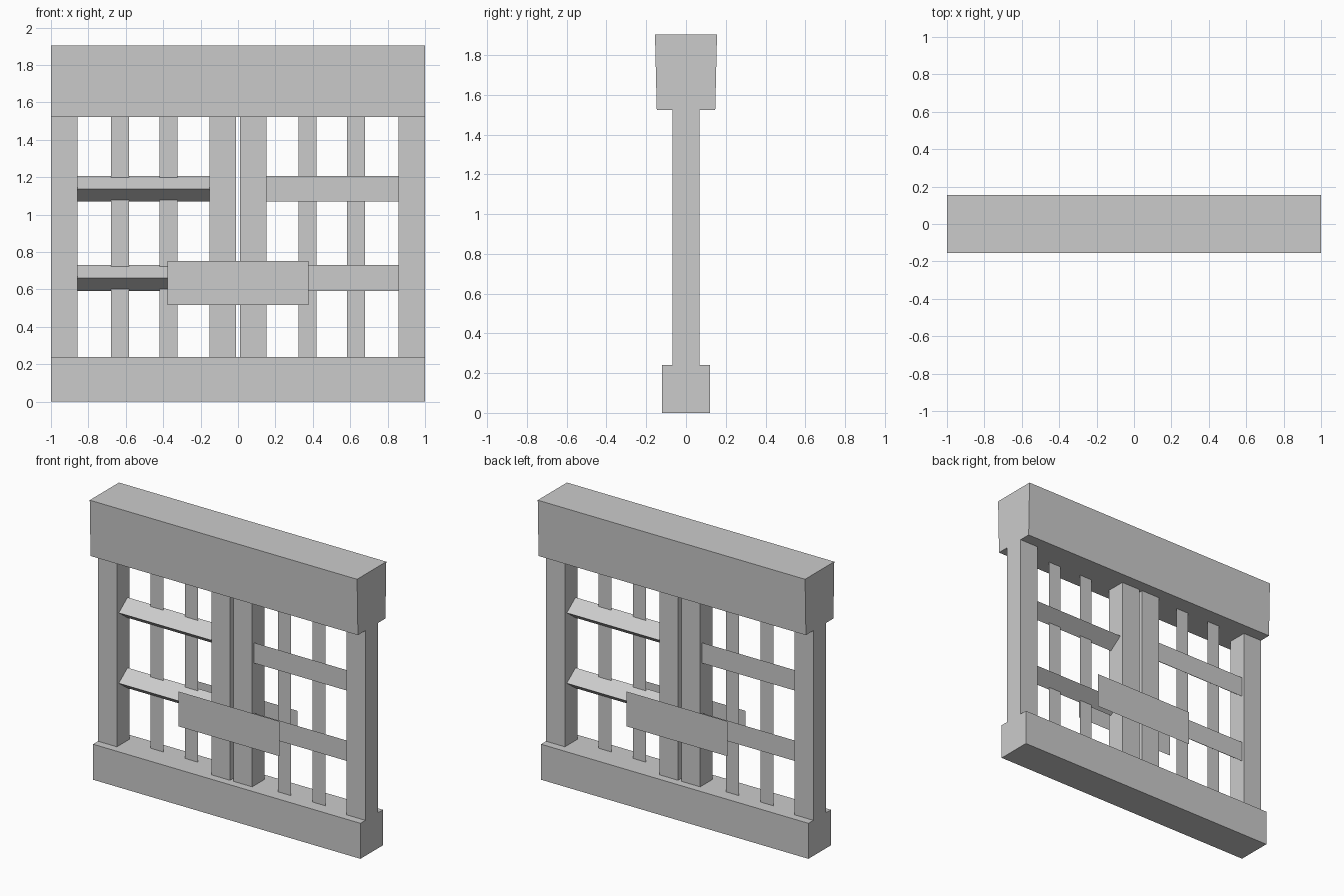
import bpy

if "Cube" in bpy.data.objects:
    bpy.data.objects.remove(bpy.data.objects["Cube"])

Z0, Z1 = 0.24, 1.523        # opening between base and lintel


def add_mesh(name, verts, faces):
    mesh = bpy.data.meshes.new(name)
    mesh.from_pydata(verts, [], faces)
    mesh.update()
    obj = bpy.data.objects.new(name, mesh)
    bpy.context.collection.objects.link(obj)
    return obj


def extrude_x(name, profile, x0, x1):
    """Closed prism: a (y, z) profile, counter-clockwise seen from +x, swept along x."""
    n = len(profile)
    verts = [(x, y, z) for x in (x0, x1) for y, z in profile]
    faces = [(i, (i + 1) % n, (i + 1) % n + n, i + n)[::-1] for i in range(n)]
    faces += [tuple(range(n))[::-1], tuple(range(n, 2 * n))]
    faces[:n] = [f[::-1] for f in faces[:n]]
    faces[:n] = [f[::-1] for f in faces[:n]]
    return add_mesh(name, verts, faces)


def panel(name, x0, x1, y, z0, z1):
    """Flat sheet facing the front."""
    return add_mesh(name, [(x0, y, z0), (x1, y, z0), (x1, y, z1), (x0, y, z1)], [(0, 1, 2, 3)])


def beam(name, x0, x1, z0, z1, d0, d1):
    """Block with half depth d0 at the bottom and d1 at the top."""
    return extrude_x(name, [(-d0, z0), (d0, z0), (d1, z1), (-d1, z1)], x0, x1)


def turned_copy(obj):
    """Same part turned half a revolution about z."""
    copy = add_mesh(obj.name + "_turned",
                    [(-v.co.x, -v.co.y, v.co.z) for v in obj.data.vertices],
                    [tuple(p.vertices) for p in obj.data.polygons])
    return copy


# Base and flared lintel
beam("base_beam", -1, 1, 0, Z0, 0.12, 0.12)
beam("top_beam", -1, 1, Z1, 1.904, 0.147, 0.156)

half = []
# Outer and centre posts
half.append(beam("outer_post", -1, -0.859, Z0, Z1, 0.067, 0.067))
half.append(beam("centre_post", -0.153, -0.012, Z0, Z1, 0.067, 0.067))

# Triangular rails, ridge to the front on the left half
for i, z in enumerate((0.662, 1.138)):
    half.append(extrude_x(f"rail_{i + 1}",
                          [(-0.047, z), (0.047, z - 0.069), (0.047, z + 0.069)],
                          -0.859, -0.153))

# Thin upright slats
for i, x in enumerate((-0.631, -0.372)):
    half.append(panel(f"slat_{i + 1}", x - 0.048, x + 0.048, 0.035, Z0, Z1))

# Lock plate across the centre
half.append(panel("lock_plate", -0.378, 0.378, -0.094, 0.517, 0.753))

for part in half:
    turned_copy(part)
